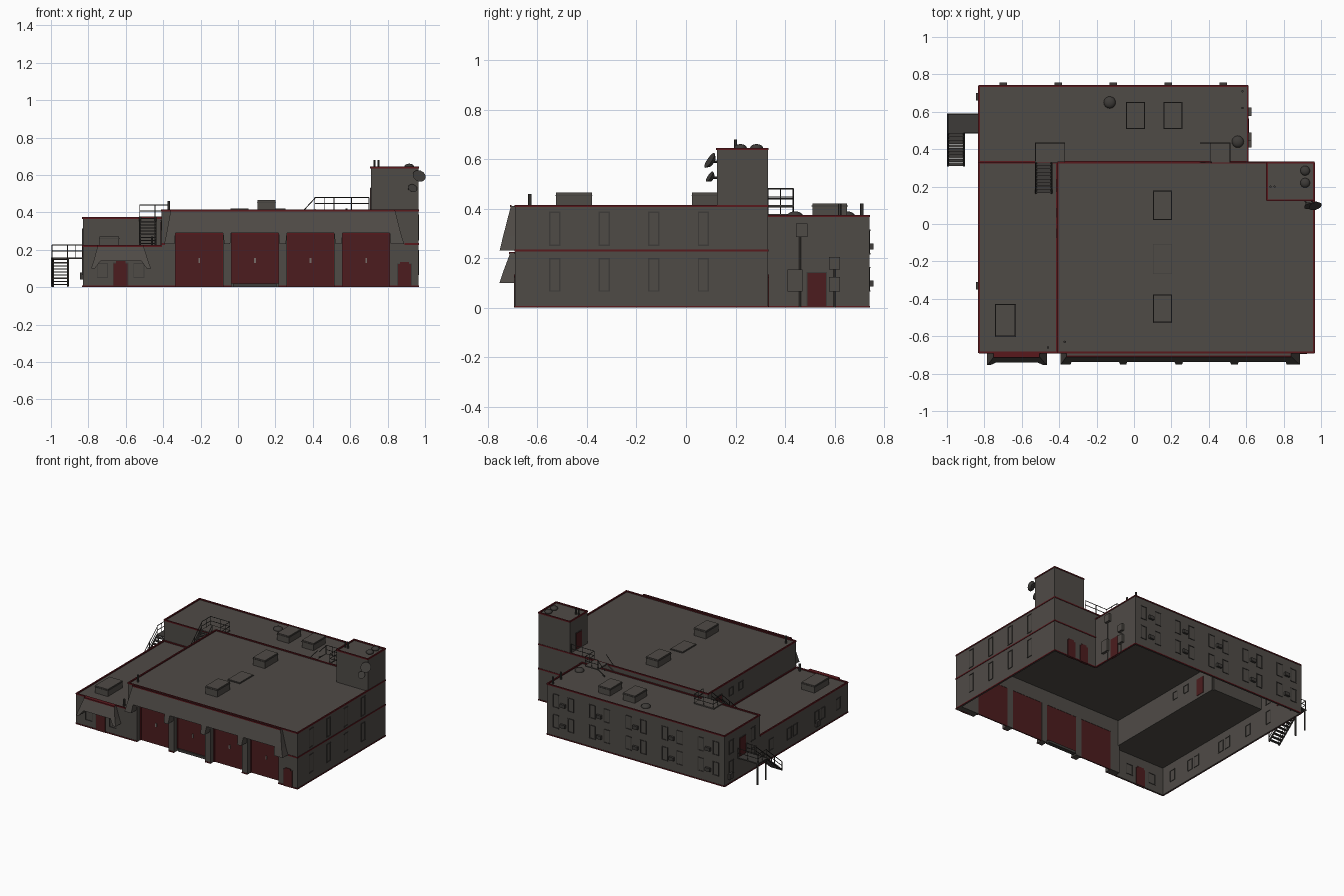
import bpy, bmesh, math
from mathutils import Vector, Matrix

old = bpy.data.objects.get("Cube")
if old:
    bpy.data.objects.remove(old, do_unlink=True)


def material(name, *rgb):
    mat = bpy.data.materials.new(name)
    mat.use_nodes = True
    mat.diffuse_color = (*rgb, 1)
    mat.node_tree.nodes["Principled BSDF"].inputs["Base Color"].default_value = (*rgb, 1)
    return mat


wall = material("warm grey wall", .078, .07, .062)
red = material("dark red door", .072, .012, .013)
trim = material("red trim", .1, .009, .012)
metal = material("dark metal", .048, .044, .04)
pale = material("pale handle", .18, .15, .14)

parts = {}


def part(name, mat):
    return parts.setdefault(name, (bmesh.new(), mat))[0]


def box(name, mat, x, y, z):
    bm = part(name, mat)
    spans = (x, y, z)
    centre = Vector([sum(s) / 2 for s in spans])
    size = Vector([abs(s[1] - s[0]) for s in spans])
    bmesh.ops.create_cube(bm, size=1, matrix=Matrix.Translation(centre) @ Matrix.Diagonal(size).to_4x4())


def rod(name, mat, start, end, radius=.004, tip=None, sides=6):
    start, end = Vector(start), Vector(end)
    line = end - start
    turn = line.to_track_quat("Z", "Y").to_matrix().to_4x4()
    bmesh.ops.create_cone(part(name, mat), cap_ends=True, segments=sides, radius1=radius,
                          radius2=radius if tip is None else tip, depth=line.length,
                          matrix=Matrix.Translation((start + end) / 2) @ turn)


def dome(name, x, y, z, radius):
    bmesh.ops.create_uvsphere(part(name, metal), u_segments=16, v_segments=8, radius=radius,
                              matrix=Matrix.Translation((x, y, z)) @ Matrix.Diagonal((1, 1, .6, 1)))


def wedge(name, top_x, low_x, z, y, back):
    """Sloped hood block: front face leans from y[0] at the top to y[1] at the bottom."""
    bm = part(name, wall)
    rings = []
    for xs, level, front in ((top_x, z[0], y[0]), (low_x, z[1], y[1])):
        rings.append([bm.verts.new(p) for p in ((xs[0], front, level), (xs[1], front, level),
                                                (xs[1], back, level), (xs[0], back, level))])
    upper, lower = rings
    bm.faces.new(upper)
    bm.faces.new(lower[::-1])
    for i in range(4):
        j = (i + 1) % 4
        bm.faces.new((lower[i], lower[j], upper[j], upper[i]))


def plate(name, mat, axis, pos, out, across, z, depth=.003, sunk=.003):
    """Flat plate on a wall whose normal is the given axis; a deep sink shows inside too."""
    span = (pos - out * sunk, pos + out * depth)
    box(name, mat, *((span, across) if axis == "x" else (across, span)), z)


def window(axis, pos, out, mid, width, z, frame=.005):
    a, b = mid - width / 2, mid + width / 2
    for edge in (a, b - frame):
        plate("window_frames", metal, axis, pos, out, (edge, edge + frame), z, .003, .013)
    for edge in (z[0], z[1] - frame):
        plate("window_frames", metal, axis, pos, out, (a, b), (edge, edge + frame), .004, .013)


def door(axis, pos, out, across, z, cut=0):
    """Entry door; a cut narrows the top corners."""
    a, b = across
    plate("door_frames", metal, axis, pos, out, (a - .004, b + .004), (z[0], z[1] - cut + .004), .002)
    plate("entry_doors", red, axis, pos, out, across, (z[0], z[1] - cut), .005, .013)
    if cut:
        plate("entry_doors", red, axis, pos, out, (a + cut, b - cut), (z[1] - cut, z[1]), .005, .013)


def roof(name, x, y, top, edge=.007):
    box(name + "_roof", wall, x, y, (top - .02, top - .008))
    for i in (0, 1):
        s = 1 - 2 * i
        box(name + "_roof_trim", trim, (x[i] - s * .003, x[i] + s * edge), y, (top - .009, top))
        box(name + "_roof_trim", trim, x, (y[i] - s * .003, y[i] + s * edge), (top - .009, top))


def side_wall(name, axis, pos, across, z, inward):
    span = (pos, pos + inward * .01)
    box(name, wall, *((span, across) if axis == "x" else (across, span)), z)
    if z[0] == 0:
        plate("base_trim", trim, axis, pos, -inward, across, (0, .008))


def rail(name, points, height=.065):
    up = Vector((0, 0, height))
    for a, b in zip(points, points[1:]):
        a, b = Vector(a), Vector(b)
        for level in (.5, 1):
            rod(name, metal, a + up * level, b + up * level, .0025)
        for t in (0, .5, 1):
            p = a.lerp(b, t)
            rod(name, metal, p, p + up, .0025)


def stairs(name, x, y, z, steps=9):
    """Flight that climbs towards +y."""
    for i in range(steps):
        t = (i + .5) / steps
        py, pz = y[0] + t * (y[1] - y[0]), z[0] + t * (z[1] - z[0])
        box(name, metal, x, (py - .009, py + .009), (pz - .003, pz + .003))
    for px in x:
        ends = (px, y[0], z[0]), (px, y[1], z[1])
        rod(name, metal, *ends, .006)
        rail(name + "_rails", ends, .06)


def roof_unit(x, y, base, height):
    box("roof_units", wall, x, y, (base, base + height))
    box("roof_unit_caps", metal, (x[0] - .003, x[1] + .003), (y[0] - .003, y[1] + .003),
        (base + height * .8, base + height * .85))


# Main dimensions
left, mid, right, inner = -.83, -.41, .965, .61
front, back, rear = -.69, .33, .74
hall_h, wing_h, block_h, tower_h, band_h, bay_h = .415, .225, .375, .645, .232, .29

# Roofs
roof("hall", (mid, right), (front, back), hall_h)
roof("wing", (left, mid), (front, back), wing_h)
roof("rear_block", (left, inner), (back, rear), block_h)

# Outer walls, open underneath
side_wall("hall_walls", "x", right, (front, back), (0, hall_h - .009), -1)
side_wall("hall_walls", "x", mid, (front, back), (wing_h - .02, hall_h - .009), 1)
side_wall("hall_walls", "y", back, (inner, right), (0, hall_h - .009), -1)
side_wall("hall_walls", "y", back, (mid, inner), (block_h - .02, hall_h - .009), -1)
side_wall("wing_walls", "x", left, (front, back), (0, wing_h - .009), 1)
side_wall("wing_walls", "y", front, (left, mid), (0, wing_h - .009), 1)
side_wall("rear_block_walls", "x", left, (back, rear), (0, block_h - .009), 1)
side_wall("rear_block_walls", "x", inner, (back, rear), (0, block_h - .009), -1)
side_wall("rear_block_walls", "y", rear, (left, inner), (0, block_h - .009), -1)
side_wall("rear_block_walls", "y", back, (left, mid), (wing_h - .02, block_h - .009), 1)

# Front wall with recessed garage doors
bays = [(-.334 + i * .298, -.08 + i * .297) for i in range(4)]
edges = [mid] + [e for bay in bays for e in bay] + [right]
piers = list(zip(edges[::2], edges[1::2]))
recess = (front, front + .05)
for pier in piers:
    box("bay_piers", wall, pier, recess, (0, bay_h))
    plate("base_trim", trim, "y", front, -1, pier, (0, .008))
box("bay_lintel", wall, (mid, right), recess, (bay_h, hall_h - .009))
lining = (front + .034, front + .04)
for i, (a, b) in enumerate(bays):
    sill = .02 if i == 1 else 0
    centre = (a + b) / 2
    box("garage_doors", red, (a, b), (front + .04, front + .048), (sill, bay_h))
    box("garage_door_edges", trim, (a, b), lining, (bay_h - .008, bay_h))
    for x in (a, b - .005):
        box("garage_door_edges", trim, (x, x + .005), lining, (sill, bay_h))
    if sill:
        box("loading_ramp", metal, (a + .01, b - .01), (front + .03, front + .06), (.002, sill))
    box("door_handles", pale, (centre - .005, centre + .005), lining, (.13, .155))

# Sloped hood above the garage doors with brackets on the piers
wedge("garage_hood", (-.36, .84), (-.382, .87), (hall_h - .005, bay_h), (-.707, -.738), front)
tops = [(-.382, bays[0][0])] + piers[1:-1] + [(bays[-1][1], .87)]
for i, (a, b) in enumerate(tops):
    low = (a - .012 if i == 0 else a + .006, b + .018 if i == 4 else b - .006)
    wedge("garage_hood", (a, b), low, (bay_h, band_h), (-.738, -.752), front)
box("hood_trim", trim, (-.36, .84), (-.711, -.704), (hall_h - .009, hall_h))

# Sloped hood above the wing entrance
wedge("entrance_hood", (-.75, -.505), (-.772, -.48), (wing_h - .005, .14), (-.71, -.74), front)
wedge("entrance_hood", (-.772, -.735), (-.785, -.765), (.14, .1), (-.74, -.753), front)
wedge("entrance_hood", (-.517, -.48), (-.488, -.465), (.14, .1), (-.74, -.753), front)
box("hood_trim", trim, (-.75, -.505), (-.714, front), (wing_h - .009, wing_h))

# Red band around the hall
band = (band_h - .005, band_h + .004)
plate("band_trim", trim, "x", right, 1, (front, back), band)
plate("band_trim", trim, "y", back, 1, (inner, right), band)
for span in ((mid, -.39), (.89, right)):
    plate("band_trim", trim, "y", front, -1, span, band)

# Tower
tower_x, tower_y = (.71, right), (.125, back)
box("tower", wall, tower_x, tower_y, (hall_h - .01, tower_h - .009))
roof("tower", tower_x, tower_y, tower_h)
door("x", tower_x[0], -1, (.2, .26), (hall_h, .53))
for y in (.22, .285):
    dome("tower_domes", .915, y, tower_h, .026)
for x in (.73, .752):
    rod("tower_masts", metal, (x, .2, tower_h - .01), (x, .2, tower_h + .035), .006)
for x, z, r in ((.965, .59, .036), (.93, .525, .025)):
    rod("dish_arms", metal, (x - .02, .13, z), (x, .1, z), .005)
    rod("dishes", metal, (x, .107, z - .003), (x + .004, .095, z + .005), r * .6, r, 16)

# Entry doors
door("y", front, -1, (-.665, -.59), (0, .14), .012)
door("y", front, -1, (.855, .925), (0, .135), .012)
door("x", inner, 1, (.49, .565), (0, .14))
door("x", mid, -1, (.17, .24), (wing_h, .35))
door("x", left, -1, (.5, .57), (.16, .29))
for x in (.68, .79):
    door("y", back, 1, (x, x + .065), (0, .135), .012)

# Windows
for i in range(4):
    for z in ((.065, .2), (.25, .388)):
        window("x", right, 1, -.53 + i * .2, .045, z)
for i in range(5):
    x = -.7 + i * .294
    for base in (.065, .215):
        for side in (-.06, .06):
            window("y", rear, 1, x + side, .05, (base, base + .1))
        box("air_conditioners", metal, (x - .02, x + .02), (rear, rear + .016), (base + .02, base + .045))
for y in (-.58, -.4, -.33, -.08, -.01, .2):
    window("x", left, -1, y, .05, (.065, .15))
for y in (.41, .66):
    for z in ((.065, .165), (.215, .315)):
        window("x", left, -1, y, .05, z)
for y in (-.33, .68):
    box("air_conditioners", metal, (left - .016, left), (y - .02, y + .02), (.04, .08))
for x in (-.725, -.53):
    window("y", front, -1, x, .06, (.05, .13))
for y in (-.05, .06):
    window("x", mid, -1, y, .05, (.3, .36))

# Service boxes and conduits beside the rear door
for y, z, w, h in ((.41, .065, .06, .09), (.445, .285, .045, .055), (.578, .155, .044, .05), (.578, .065, .044, .06)):
    box("service_boxes", wall, (inner, inner + .018), (y, y + w), (z, z + h))
for y, top in ((.46, .3), (.6, .2)):
    rod("conduits", wall, (inner + .006, y, 0), (inner + .006, y, top))

# Rooftop equipment
unit_x = (.105, .2)
roof_unit(unit_x, (.025, .175), hall_h - .01, .06)
roof_unit(unit_x, (-.525, -.38), hall_h - .01, .06)
box("skylight", wall, unit_x, (-.265, -.11), (hall_h - .01, hall_h))
box("skylight_rim", metal, (unit_x[0] - .003, unit_x[1] + .003), (-.268, -.107), (hall_h - .01, hall_h - .004))
for x in (-.04, .16):
    roof_unit((x, x + .095), (.51, .65), block_h - .01, .055)
roof_unit((-.74, -.635), (-.6, -.43), wing_h - .01, .055)
for x, y in ((-.13, .65), (.555, .44)):
    dome("roof_domes", x, y, block_h - .005, .032)
for x, y, z in ((-.37, -.63, hall_h), (-.46, -.66, wing_h), (.58, .62, block_h), (.58, .71, block_h)):
    rod("vent_pipes", metal, (x, y, z - .01), (x, y, z + .045), .007)

# Outside stair and landing on the left
box("side_landing", metal, (-1, left), (.485, .59), (.152, .16))
stairs("side_stair", (-.995, -.91), (.31, .485), (.006, .156))
rail("side_landing_rails", [(-.91, .487, .16), (left, .487, .16)])
rail("side_landing_rails", [(-.995, .487, .16), (-.995, .587, .16), (left, .587, .16)])
for y in (.49, .585):
    rod("landing_posts", metal, (-.99, y, 0), (-.99, y, .155), .006)

# Stair between the wing roof and the rear roof
box("roof_landing", wall, (-.53, -.37), (back, .435), (block_h - .004, block_h + .004))
stairs("roof_stair", (-.525, -.44), (.165, back), (wing_h, block_h))
rail("roof_landing_rails", [(-.525, back, block_h), (-.525, .433, block_h), (-.37, .433, block_h), (-.37, back, block_h)])

# Walkway from the rear roof to the tower
box("walkway", wall, (.41, .515), (back, .435), (hall_h - .008, hall_h))
rail("walkway_rails", [(.41, .433, hall_h), (.513, .433, hall_h), (.513, back, hall_h), (.7, back, hall_h)])
for y in (back, .433):
    rod("walkway_rails", metal, (.355, y, hall_h), (.415, y, hall_h + .065), .0025)
    rod("walkway_rails", metal, (.355, y, block_h), (.415, y, hall_h), .004)

# Build the objects
for name, (bm, mat) in parts.items():
    bmesh.ops.recalc_face_normals(bm, faces=bm.faces)
    mesh = bpy.data.meshes.new(name)
    bm.to_mesh(mesh)
    bm.free()
    mesh.materials.append(mat)
    if "dome" in name:
        mesh.shade_smooth()
    bpy.context.scene.collection.objects.link(bpy.data.objects.new(name, mesh))
